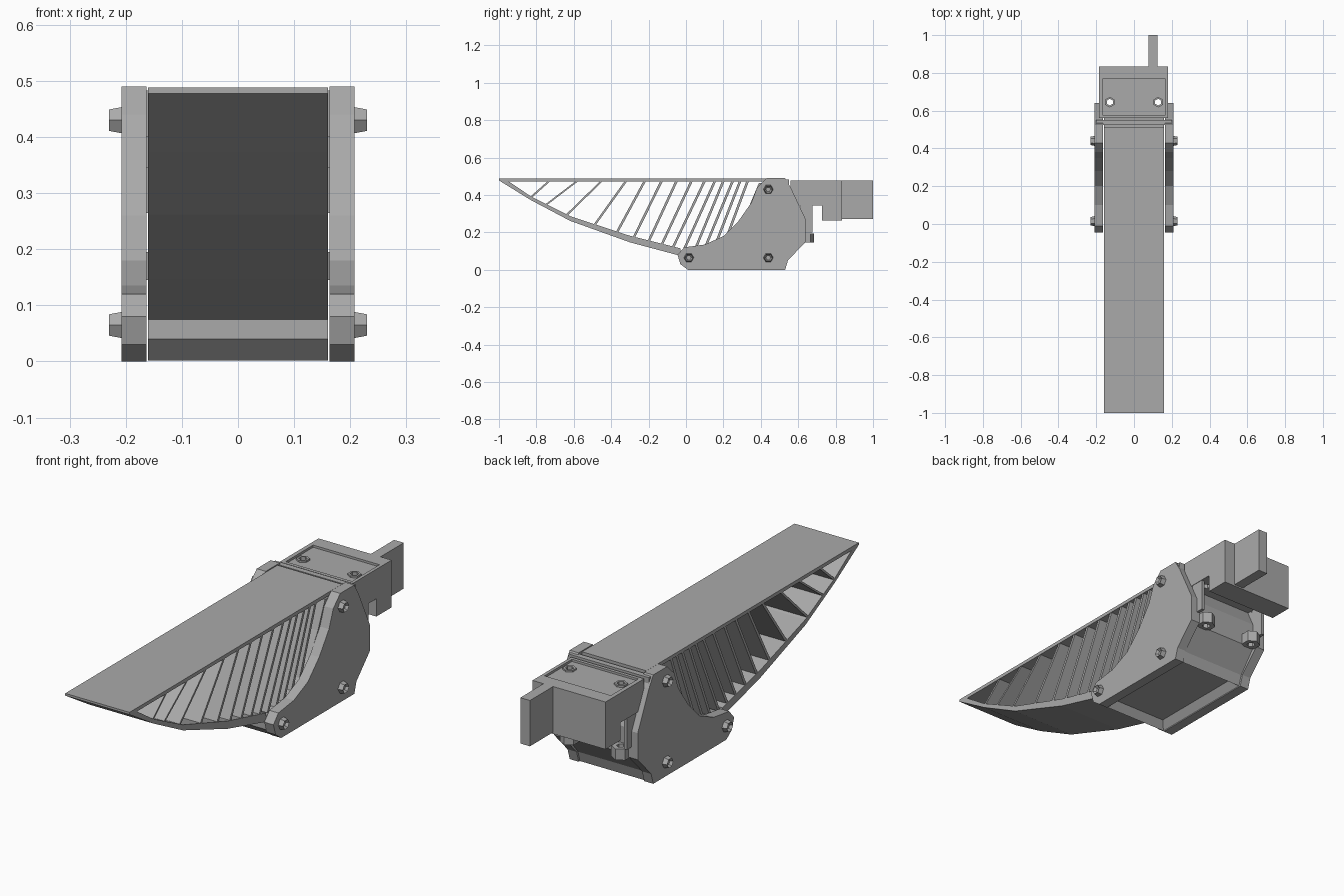
import bpy, bmesh, math
from mathutils import Matrix

if "Cube" in bpy.data.objects:
    bpy.data.objects.remove(bpy.data.objects["Cube"])

grey = bpy.data.materials.new("plain_grey")
grey.use_nodes = True
grey.diffuse_color = (0.4, 0.4, 0.4, 1)
grey.node_tree.nodes["Principled BSDF"].inputs["Base Color"].default_value = (0.4, 0.4, 0.4, 1)


def finish(bm, name):
    bmesh.ops.recalc_face_normals(bm, faces=bm.faces)
    mesh = bpy.data.meshes.new(name)
    bm.to_mesh(mesh)
    bm.free()
    mesh.materials.append(grey)
    obj = bpy.data.objects.new(name, mesh)
    bpy.context.collection.objects.link(obj)
    return obj


def extrude_profile(bm, points, x0, x1):
    """Sweep a (y, z) outline across the width."""
    face = bm.faces.new([bm.verts.new((x0, y, z)) for y, z in points])
    new = bmesh.ops.extrude_face_region(bm, geom=[face])["geom"]
    bmesh.ops.translate(bm, vec=(x1 - x0, 0, 0),
                        verts=[v for v in new if isinstance(v, bmesh.types.BMVert)])


def slab(name, points, x0, x1):
    bm = bmesh.new()
    extrude_profile(bm, points, x0, x1)
    return finish(bm, name)


def box(name, x0, x1, y0, y1, z0, z1):
    return slab(name, [(y0, z0), (y1, z0), (y1, z1), (y0, z1)], x0, x1)


def prism(name, x, y, z0, z1, radius):
    bm = bmesh.new()
    bmesh.ops.create_cone(bm, cap_ends=True, segments=6, radius1=radius, radius2=radius,
                          depth=z1 - z0, matrix=Matrix.Translation((x, y, (z0 + z1) / 2)))
    return finish(bm, name)


def cut(target, cutter):
    mod = target.modifiers.new("cut", "BOOLEAN")
    mod.operation = "DIFFERENCE"
    mod.solver = "EXACT"
    mod.object = cutter
    cutter.hide_render = True
    cutter.hide_set(True)
    cutter.display_type = "WIRE"


def sample(points, y):
    for (ya, za), (yb, zb) in zip(points, points[1:]):
        if ya <= y <= yb:
            return za + (zb - za) * (y - ya) / (yb - ya)
    return points[-1][1]


# Flexible finger: flat pad and bowed underside
W = 0.16
box("finger_pad", -W, W, -0.96, 0.51, 0.472, 0.488)
outer = [(-1, 0.478), (-0.83, 0.373), (-0.62, 0.262), (-0.3, 0.147), (-0.03, 0.075)]
inner = [(-0.95, 0.474), (-0.83, 0.393), (-0.62, 0.287), (-0.3, 0.182), (-0.03, 0.115)]
slab("finger_underside", outer + inner[::-1] + [(-0.95, 0.488), (-1, 0.488)], -W, W)

# Fanned ribs between pad and underside
saddle = [(-0.03, 0.1), (0.1, 0.12), (0.2, 0.165), (0.28, 0.245), (0.34, 0.345), (0.39, 0.465)]
floor = inner + saddle[1:]
rib_top = [-0.73, -0.58, -0.45, -0.32, -0.22, -0.13, -0.05, 0.03, 0.1, 0.155, 0.2, 0.25, 0.29, 0.33]
rib_foot = [-0.83, -0.75, -0.64, -0.49, -0.37, -0.28, -0.2, -0.13, -0.07, -0.01, 0.05, 0.1, 0.16, 0.22]
bm = bmesh.new()
for top, foot in zip(rib_top, rib_foot):
    z, t = sample(floor, foot) - 0.006, 0.007
    extrude_profile(bm, [(foot - t, z), (foot + t, z), (top + t, 0.476), (top - t, 0.476)],
                    -W + 0.003, W - 0.003)
finish(bm, "finger_ribs")

# Holder core with a recessed bottom
bm = bmesh.new()
extrude_profile(bm, [(-0.03, 0.04)] + saddle + [(0.53, 0.465), (0.55, 0.42), (0.62, 0.27),
                (0.62, 0.15), (0.54, 0.05), (0.525, 0.002), (0.01, 0.002)], -W, W)
bmesh.ops.recalc_face_normals(bm, faces=bm.faces)
bottom = [f for f in bm.faces if f.normal.z < -0.99]
bmesh.ops.inset_region(bm, faces=bottom, thickness=0.035)
bmesh.ops.translate(bm, verts=bottom[0].verts, vec=(0, 0, 0.035))
finish(bm, "holder_core")
box("holder_crossbar", -0.2, 0.2, 0.525, 0.55, 0.4, 0.483)

# Side plates with hex bolts
plate = [(-0.045, 0.08), (-0.01, 0.12), (0.1, 0.135), (0.2, 0.18), (0.28, 0.26), (0.35, 0.36),
         (0.38, 0.44), (0.43, 0.49), (0.53, 0.49), (0.56, 0.44), (0.64, 0.27), (0.64, 0.15),
         (0.545, 0.05), (0.53, 0), (0.01, 0), (-0.03, 0.03)]
for side, s in (("left", 1), ("right", -1)):
    slab(side + "_side_plate", plate, s * 0.163, s * 0.208)
    bm = bmesh.new()
    for y, z in ((0.015, 0.065), (0.44, 0.43), (0.44, 0.065)):
        place = Matrix.Translation((s * 0.216, y, z)) @ Matrix.Rotation(s * math.pi / 2, 4, "Y")
        bmesh.ops.create_cone(bm, cap_ends=True, segments=6, radius1=0.028, radius2=0.022,
                              depth=0.028, matrix=place)
    bm.normal_update()
    heads = [f for f in bm.faces if f.normal.x * s > 0.99]
    bmesh.ops.inset_individual(bm, faces=heads, thickness=0.009)
    for f in heads:
        bmesh.ops.translate(bm, verts=f.verts, vec=(-s * 0.012, 0, 0))
    finish(bm, side + "_bolts")
    box(side + "_rear_flange", s * 0.163, s * 0.178, 0.61, 0.675, 0.2, 0.35)

# Mounting block, tang and sunken top panel
block = slab("mount_block", [(0.56, 0.478), (0.835, 0.478), (0.835, 0.265), (0.727, 0.265),
             (0.727, 0.345), (0.56, 0.345)], -0.184, 0.18)
cut(block, box("panel_cutter", -0.165, 0.165, 0.575, 0.77, 0.468, 0.52))
box("mount_tang", 0.077, 0.125, 0.82, 1, 0.272, 0.478)

# Vertical screw holes with collars and nut tabs
for side, x in (("left", 0.128), ("right", -0.128)):
    drill = prism(side + "_hole_cutter", x, 0.645, 0.1, 0.6, 0.018)
    cut(block, drill)
    collar = prism(side + "_screw_collar", x, 0.645, 0.46, 0.476, 0.028)
    tab = prism(side + "_nut_tab", x, 0.645, 0.145, 0.195, 0.04)
    cut(collar, drill)
    cut(tab, drill)
